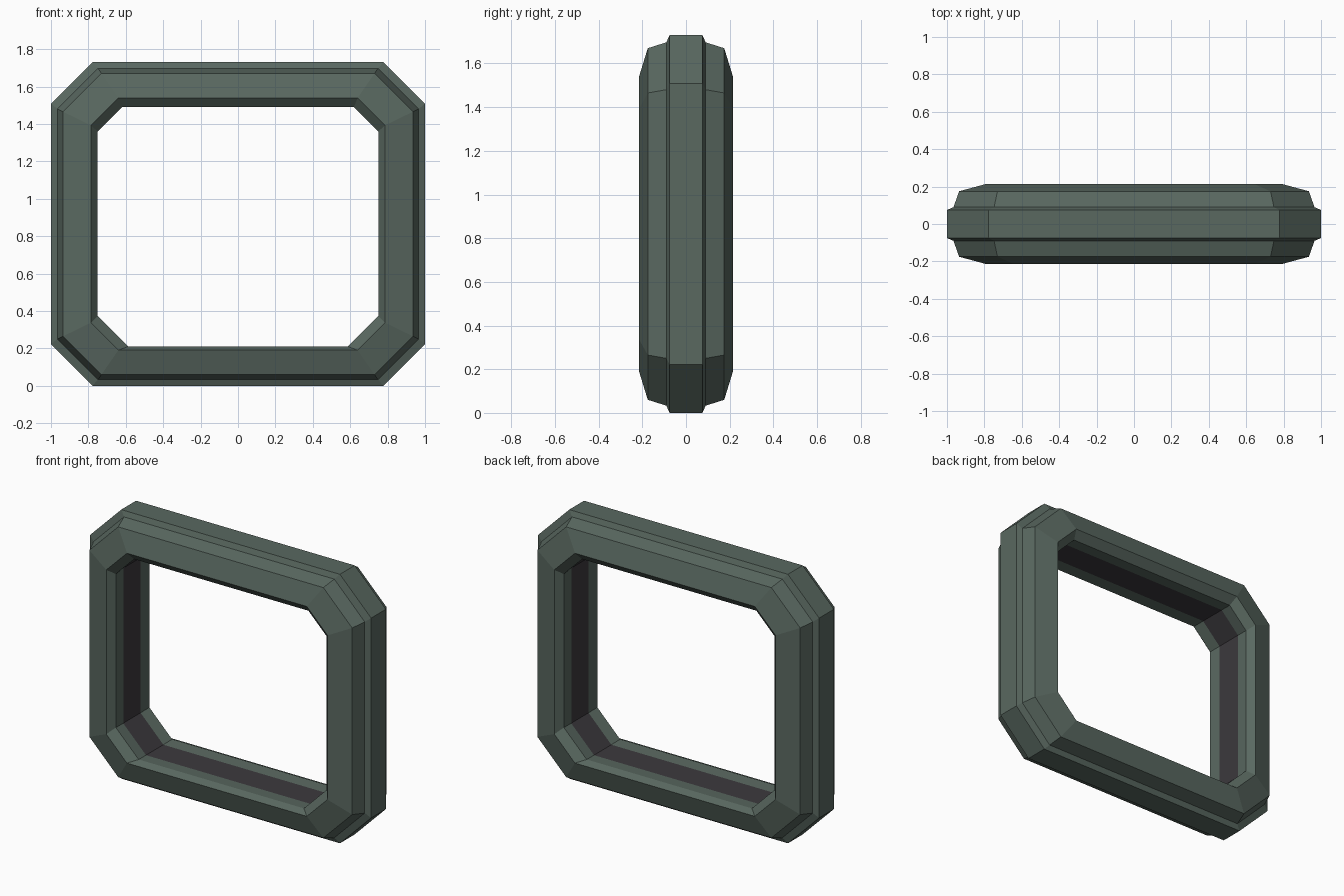
import bpy, bmesh

if "Cube" in bpy.data.objects:
    bpy.data.objects.remove(bpy.data.objects["Cube"])

CZ = 0.865  # height of the frame centre


def material(name, col):
    m = bpy.data.materials.new(name)
    m.diffuse_color = (*col, 1)
    m.use_nodes = True
    m.node_tree.nodes["Principled BSDF"].inputs["Base Color"].default_value = m.diffuse_color
    return m


green = material("dark green metal", (0.10, 0.138, 0.117))
lining = material("charcoal lining", (0.045, 0.041, 0.047))

# Half cross-section, outside to inside:
# y, half width, half height up, half height down, top chamfer, bottom chamfer
half = [
    (0.075, 1.000, 0.865, 0.865, 0.222, 0.222),
    (0.090, 0.965, 0.832, 0.832, 0.217, 0.217),
    (0.175, 0.935, 0.805, 0.805, 0.205, 0.205),
    (0.215, 0.787, 0.675, 0.675, 0.147, 0.147),
    (0.170, 0.750, 0.625, 0.655, 0.130, 0.162),
    (0.088, 0.755, 0.630, 0.660, 0.130, 0.162),
]
# Full closed section: front half, then mirrored back half
section = [(-p[0], *p[1:]) for p in half] + half[::-1]


def octagon(y, w, up, down, ct, cb):
    right = [(w - cb, -down), (w, -down + cb), (w, up - ct), (w - ct, up)]
    pts = right + [(-x, z) for x, z in reversed(right)]
    return [(x, y, CZ + z) for x, z in pts]


# Octagonal frame: chamfered loops bridged all the way round the section
bm = bmesh.new()
loops = [[bm.verts.new(c) for c in octagon(*s)] for s in section]
n = len(loops)
for i in range(n):
    a, b = loops[i], loops[(i + 1) % n]
    for j in range(8):
        k = (j + 1) % 8
        f = bm.faces.new((a[j], a[k], b[k], b[j]))
        # the central inner band is the charcoal lining
        f.material_index = 1 if i == len(half) - 1 else 0
bmesh.ops.recalc_face_normals(bm, faces=bm.faces)
mesh = bpy.data.meshes.new("octagonal_frame")
bm.to_mesh(mesh)
bm.free()
mesh.materials.append(green)
mesh.materials.append(lining)
bpy.context.collection.objects.link(bpy.data.objects.new("octagonal_frame", mesh))
